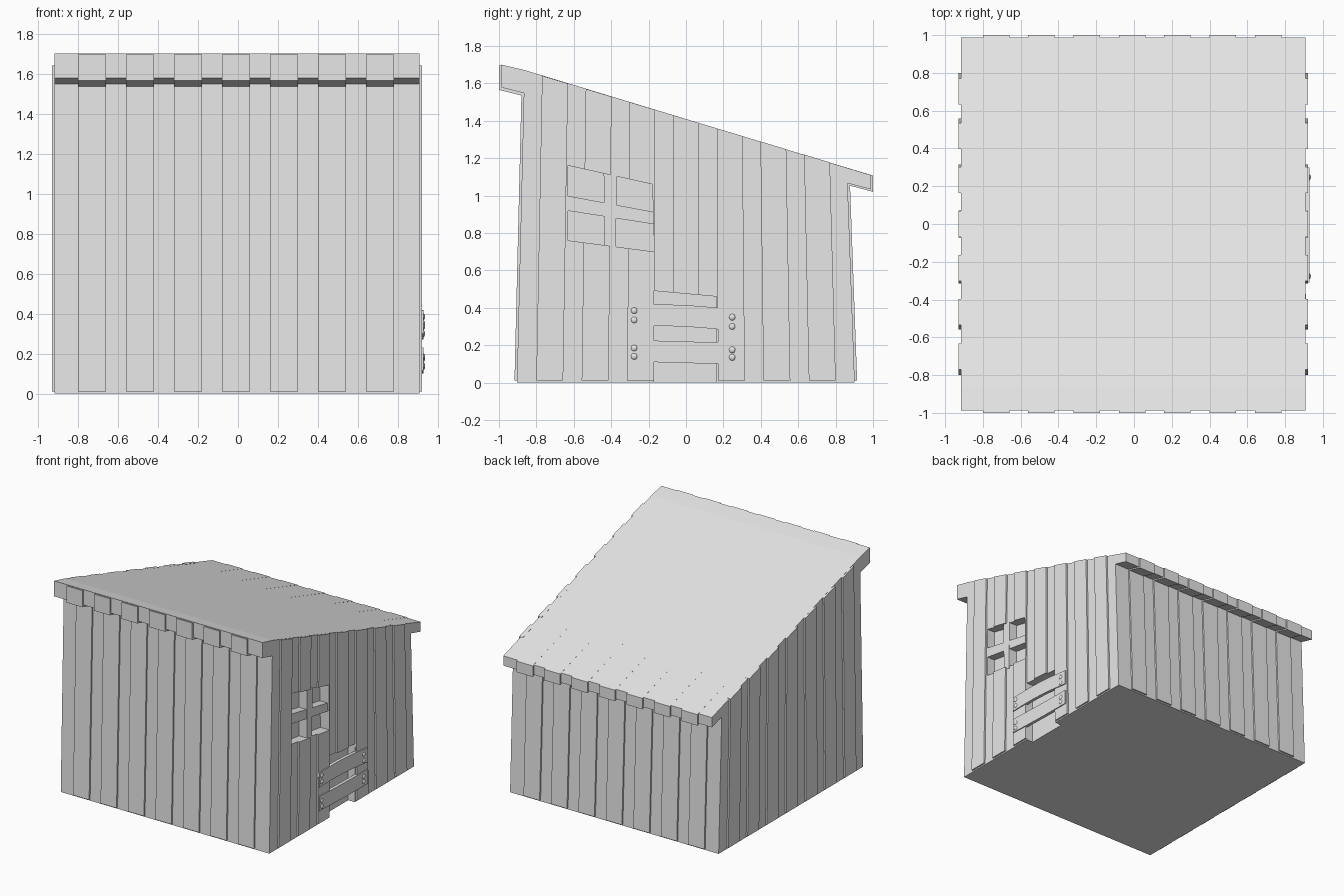
import bpy, bmesh, math
from mathutils import Vector

cube = bpy.data.objects.get("Cube")
if cube:
    bpy.data.objects.remove(cube, do_unlink=True)

mat = bpy.data.materials.new("pale_grey")
mat.use_nodes = True
GREY = (0.8, 0.8, 0.8, 1)
mat.diffuse_color = GREY
mat.node_tree.nodes["Principled BSDF"].inputs["Base Color"].default_value = GREY

XL, XR = -0.917, 0.907      # recessed side wall planes
RAISE = 0.013               # how far the wide boards stand out
PITCH, HALF = 0.237, 0.07   # board spacing and half width


def prism(name, outline, x0, x1):
    """Extrude an outline of (y, z) points from x0 to x1."""
    bm = bmesh.new()
    face = bm.faces.new([bm.verts.new((x0, y, z)) for y, z in outline])
    out = bmesh.ops.extrude_face_region(bm, geom=[face])
    moved = [v for v in out["geom"] if isinstance(v, bmesh.types.BMVert)]
    bmesh.ops.translate(bm, verts=moved, vec=(x1 - x0, 0, 0))
    bmesh.ops.recalc_face_normals(bm, faces=bm.faces)
    mesh = bpy.data.meshes.new(name)
    bm.to_mesh(mesh)
    bm.free()
    mesh.materials.append(mat)
    obj = bpy.data.objects.new(name, mesh)
    bpy.context.collection.objects.link(obj)
    return obj


def roof_z(y):
    if y < -0.86:
        return 1.67 - (y + 0.86) * 0.2
    return 1.67 - (y + 0.86) * 0.301


def shed_profile(inset, drop, base):
    """Side outline: walls, eaves and sloping roof."""
    i = inset
    return [(-0.917 + i, base), (-0.88 + i, 1.535 + i), (-1 + i, 1.565 + i),
            (-1 + i, 1.70 - drop), (-0.86, 1.67 - drop), (1 - i, 1.11 - drop),
            (1 - i, 1.02 + i), (0.877 - i, 1.053 + i), (0.915 - i, base)]


def cut(obj, cutters):
    for c in cutters:
        m = obj.modifiers.new("opening", "BOOLEAN")
        m.operation = 'DIFFERENCE'
        m.solver = 'EXACT'
        m.object = c


# Cutters for the window and the doorway
window_cut = prism("window_cutter", [(-0.63, 0.76), (-0.17, 0.70),
                                     (-0.18, 1.06), (-0.63, 1.16)], 0.84, 1.0)
door_cut = prism("door_cutter", [(-0.17, -0.1), (0.163, -0.1),
                                 (0.163, 0.46), (-0.17, 0.49)], 0.85, 1.0)
cutters = [window_cut, door_cut]
for c in cutters:
    c.hide_render = True
    c.hide_viewport = True
    c.display_type = 'WIRE'

# Shed body with the recessed narrow boards
body = prism("shed_body", shed_profile(RAISE, 0, 0), XL, XR)
cut(body, cutters)

# Wide boards wrapping the front and back
for k in range(-3, 4):
    x = -0.01 + k * 0.24
    prism("front_back_board", shed_profile(0, 0.003, 0.01), x - HALF, x + HALF)

# Wide boards on both sides, fanning out slightly towards the ground
for k in range(-3, 4):
    y0, y1 = k * PITCH - HALF, k * PITCH + HALF
    outline = [(y0 * 1.025, 0.01), (y1 * 1.025, 0.01),
               (y1 * 0.985, roof_z(y1 * 0.985) - 0.002),
               (y0 * 0.985, roof_z(y0 * 0.985) - 0.002)]
    prism("left_side_board", outline, XR - 0.02, XR + RAISE)
    cut(bpy.context.collection.objects[-1], cutters)
    prism("right_side_board", outline, XL - RAISE, XL + 0.02)

# Crooked window bars
prism("window_upright", [(-0.435, 0.72), (-0.375, 0.71),
                         (-0.37, 1.11), (-0.44, 1.125)], 0.83, 0.910)
prism("window_crossbar", [(-0.64, 0.92), (-0.16, 0.845),
                          (-0.16, 0.91), (-0.64, 1.0)], 0.83, 0.907)


# Bowed planks nailed over the doorway
def plank(left_z, right_z, height, bow):
    steps = 8
    low = []
    for s in range(steps + 1):
        t = s / steps
        low.append((-0.31 + 0.61 * t,
                    left_z + (right_z - left_z) * t + bow * math.sin(math.pi * t)))
    high = [(y, z + height) for y, z in reversed(low)]
    return prism("door_plank", low + high, 0.903, 0.928)


plank(0.30, 0.27, 0.115, 0.014)
plank(0.115, 0.10, 0.115, -0.003)

# Round nail heads
for y, zs in ((-0.277, (0.14, 0.185, 0.335, 0.385)),
              (0.247, (0.135, 0.175, 0.30, 0.35))):
    for z in zs:
        bpy.ops.mesh.primitive_uv_sphere_add(segments=12, ring_count=8,
                                             radius=0.018, location=(0.924, y, z))
        nail = bpy.context.object
        nail.name = "nail_head"
        nail.scale.x = 0.7
        nail.data.materials.append(mat)
        bpy.ops.object.shade_smooth()
